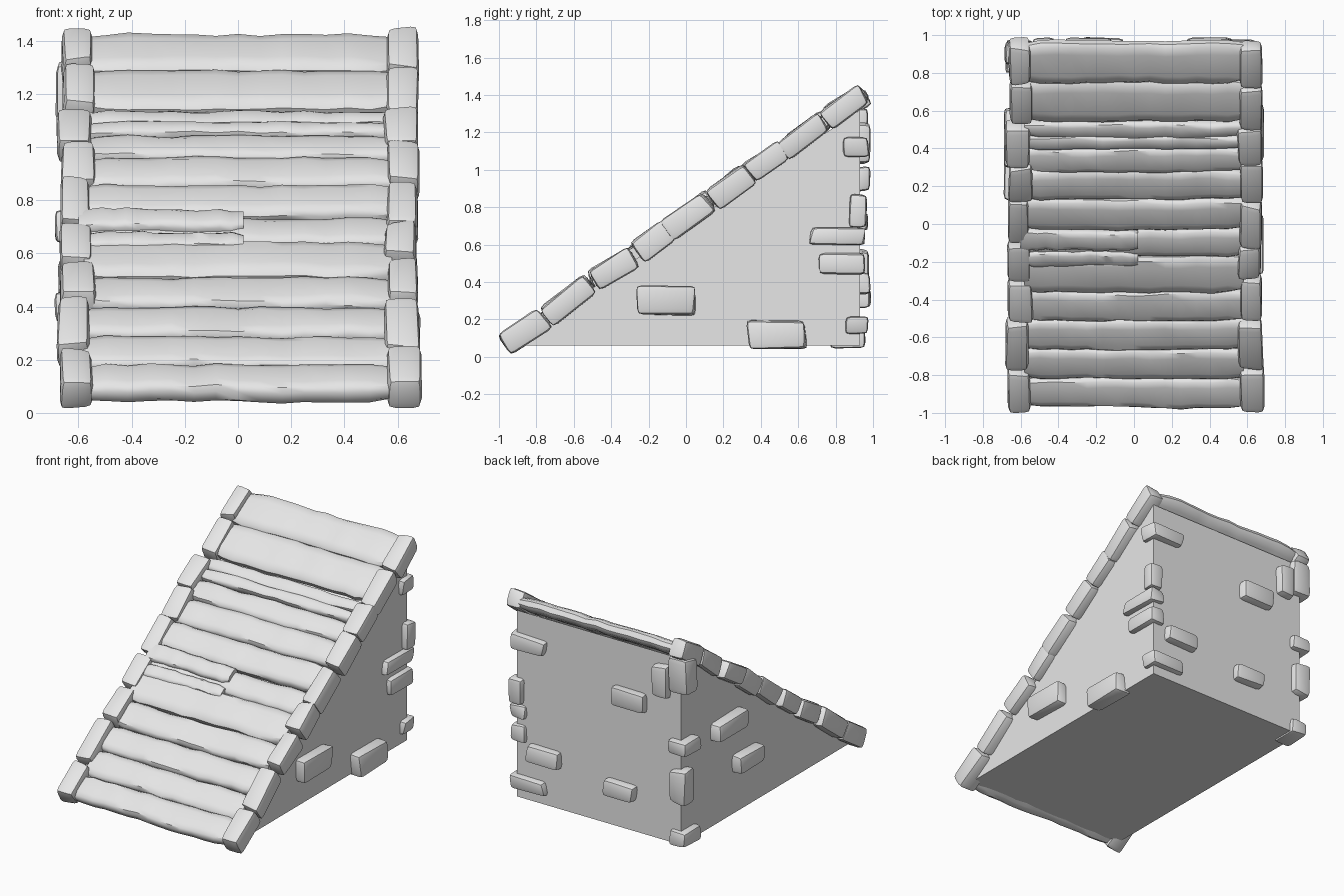
import bpy, bmesh, math, random
from mathutils import Matrix, Vector

random.seed(7)
if "Cube" in bpy.data.objects:
    bpy.data.objects.remove(bpy.data.objects["Cube"], do_unlink=True)

SLOPE = math.atan(0.7)

grey = bpy.data.materials.new("stone_grey")
grey.use_nodes = True
grey.diffuse_color = (0.8, 0.8, 0.8, 1)
grey.node_tree.nodes["Principled BSDF"].inputs["Base Color"].default_value = (0.8, 0.8, 0.8, 1)


def slope_height(y):
    return 0.12 + 0.7 * (y + 0.88)


def finish(bm, name, location=(0, 0, 0), tilt=0.0, angle=40):
    """Turn a bmesh into a shaded object."""
    bmesh.ops.recalc_face_normals(bm, faces=bm.faces)
    mesh = bpy.data.meshes.new(name)
    bm.to_mesh(mesh)
    bm.free()
    mesh.materials.append(grey)
    obj = bpy.data.objects.new(name, mesh)
    bpy.context.collection.objects.link(obj)
    obj.location = location
    obj.rotation_euler.x = tilt
    bpy.ops.object.select_all(action='DESELECT')
    obj.select_set(True)
    bpy.context.view_layer.objects.active = obj
    bpy.ops.object.shade_smooth_by_angle(angle=math.radians(angle))
    return obj


def stone(name, centre, size, tilt=0.0):
    """Chipped, bevelled block with uneven corners."""
    bm = bmesh.new()
    bmesh.ops.create_cube(bm, size=1)
    for v in bm.verts:
        for i in range(3):
            v.co[i] *= size[i] * random.uniform(0.82, 1.04)
    bmesh.ops.bevel(bm, geom=bm.edges[:], offset=min(size) * 0.24, segments=2,
                    profile=0.6, affect='EDGES', clamp_overlap=True)
    return finish(bm, name, centre, tilt)


def plank(name, y_low, y_high, x_low=-0.58, x_high=0.58, lift=0.0, thick=0.085):
    """Rough-hewn log: a flattened ring swept along x with uneven edges."""
    sides, steps = 12, 14
    width = (y_high - y_low) / math.cos(SLOPE) * 1.02
    bm = bmesh.new()
    rings = []
    edge = [0.0, 0.0]
    for s in range(steps + 1):
        x = x_low + (x_high - x_low) * s / steps
        edge = [0.6 * e + random.uniform(-0.006, 0.006) for e in edge]
        bump = random.uniform(-0.004, 0.004)
        shrink = 0.86 if s in (0, steps) else 1.0
        ring = []
        for k in range(sides):
            a = math.tau * (k + 0.5) / sides
            c, d = math.cos(a), math.sin(a)
            # superellipse section, flatter than a circle
            u = math.copysign(abs(c) ** 0.5, c) * width / 2 * shrink
            w = math.copysign(abs(d) ** 0.7, d) * thick / 2 * shrink
            u += edge[0] if c > 0 else edge[1]
            w += bump + random.uniform(-0.003, 0.003)
            ring.append(bm.verts.new((x, u, w)))
        rings.append(ring)
    for a, b in zip(rings, rings[1:]):
        for k in range(sides):
            n = (k + 1) % sides
            bm.faces.new((a[k], a[n], b[n], b[k]))
    bm.faces.new(rings[0])
    bm.faces.new(rings[-1])
    y = (y_low + y_high) / 2
    return finish(bm, name, (0, y, slope_height(y) + lift), SLOPE + random.uniform(-0.05, 0.01))


# Solid wedge body
bm = bmesh.new()
profile = [(-0.94, 0.06), (0.93, 0.06), (0.93, 1.32), (-0.94, 0.075)]
base = bm.faces.new([bm.verts.new((-0.615, y, z)) for y, z in profile])
swept = bmesh.ops.extrude_face_region(bm, geom=[base])
bmesh.ops.translate(bm, vec=Vector((1.23, 0, 0)),
                    verts=[g for g in swept["geom"] if isinstance(g, bmesh.types.BMVert)])
finish(bm, "wedge_body", angle=20)

# Full-width planks, bottom to top
joints = [-0.96, -0.81, -0.655, -0.5, -0.35, -0.16, -0.02, 0.14, 0.29, 0.41, 0.475, 0.55, 0.76, 0.96]
for i, (low, high) in enumerate(zip(joints, joints[1:])):
    plank("plank_%d" % i, low, high, lift=random.uniform(-0.012, 0.012))

# Short broken planks lying on top
plank("short_plank_upper", -0.13, -0.03, -0.6, 0.02, 0.035, 0.07)
plank("short_plank_lower", -0.21, -0.14, -0.57, 0.02, 0.02, 0.07)

# Stones edging the slope: (y, length along slope)
left_edge = [(-0.86, 0.27), (-0.63, 0.31), (-0.38, 0.27), (-0.18, 0.22), (0.01, 0.29),
             (0.24, 0.27), (0.43, 0.25), (0.63, 0.29), (0.85, 0.27)]
right_edge = [(-0.87, 0.26), (-0.63, 0.33), (-0.4, 0.26), (-0.19, 0.24), (0.04, 0.28),
              (0.24, 0.25), (0.43, 0.27), (0.65, 0.27), (0.86, 0.25)]
for side, row, x in (("left", left_edge, 0.615), ("right", right_edge, -0.61)):
    for i, (y, length) in enumerate(row):
        stone("%s_edge_stone_%d" % (side, i),
              (x + random.uniform(-0.01, 0.01), y, slope_height(y) + 0.005),
              (random.uniform(0.12, 0.14), length, random.uniform(0.12, 0.145)),
              SLOPE + random.uniform(-0.07, 0.07))

# Stones set in the side walls: (x sign, y, z, length, height)
for i, (s, y, z, length, height) in enumerate([
        (1, -0.1, 0.3, 0.33, 0.17), (1, 0.49, 0.12, 0.33, 0.16),
        (-1, 0.46, 0.7, 0.32, 0.13), (-1, 0.25, 0.4, 0.28, 0.12)]):
    stone("wall_stone_%d" % i, (s * 0.63, y, z), (0.12, length, height))

# Stones set in the back wall: (x, z, width, height)
for i, (x, z, width, height) in enumerate([
        (-0.23, 0.95, 0.27, 0.14), (0.4, 0.39, 0.26, 0.12),
        (-0.17, 0.32, 0.25, 0.12), (-0.48, 1.14, 0.13, 0.24)]):
    stone("back_stone_%d" % i, (x, 0.93, z), (width, 0.12, height))

# Quoins wrapping the back corners: (centre, size)
quoins = [
    ((0.52, 0.91, 1.12), (0.28, 0.14, 0.11)), ((0.61, 0.92, 0.78), (0.11, 0.1, 0.19)),
    ((0.6, 0.81, 0.645), (0.12, 0.31, 0.1)), ((0.6, 0.84, 0.5), (0.12, 0.26, 0.12)),
    ((0.52, 0.91, 0.17), (0.28, 0.13, 0.1)), ((-0.61, 0.91, 1.2), (0.15, 0.14, 0.26)),
    ((-0.61, 0.89, 0.72), (0.15, 0.18, 0.1)), ((-0.61, 0.92, 0.46), (0.14, 0.13, 0.24)),
    ((-0.6, 0.87, 0.1), (0.13, 0.2, 0.11)),
]
for i, (centre, size) in enumerate(quoins):
    stone("corner_stone_%d" % i, centre, size)
